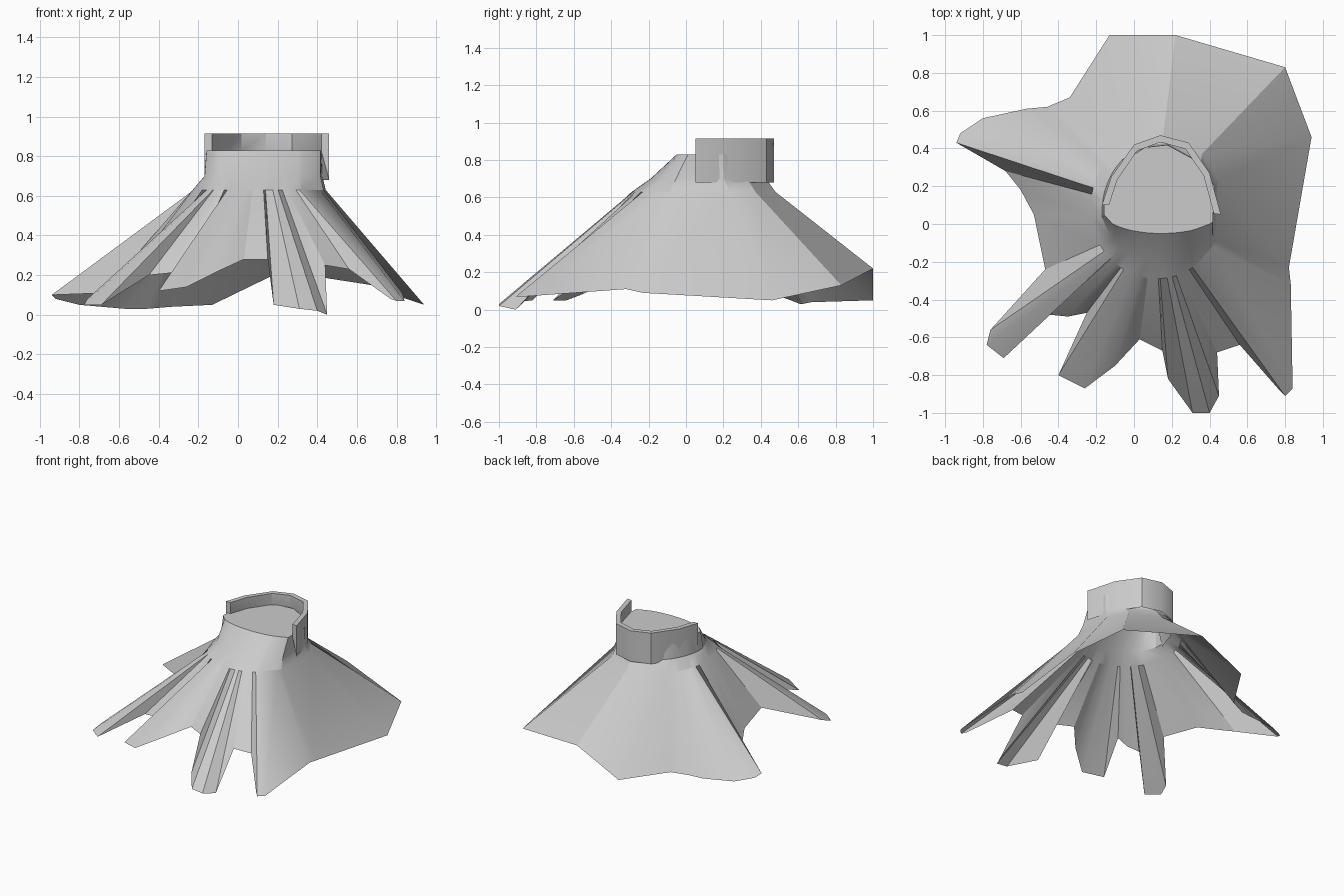
import bpy
import bmesh
from math import atan2, cos, sin, radians

default_cube = bpy.data.objects.get("Cube")
if default_cube:
    bpy.data.objects.remove(default_cube)

grey = bpy.data.materials.new("cloth_grey")
grey.use_nodes = True
colour = (0.6, 0.6, 0.6, 1)
grey.diffuse_color = colour
grey.node_tree.nodes["Principled BSDF"].inputs["Base Color"].default_value = colour


def finish(bm, name, angle):
    """Turn a bmesh into a named, smooth shaded object."""
    mesh = bpy.data.meshes.new(name)
    bm.to_mesh(mesh)
    bm.free()
    mesh.materials.append(grey)
    obj = bpy.data.objects.new(name, mesh)
    bpy.context.collection.objects.link(obj)
    bpy.ops.object.select_all(action="DESELECT")
    bpy.context.view_layer.objects.active = obj
    obj.select_set(True)
    bpy.ops.object.shade_smooth_by_angle(angle=radians(angle))


def bridge(bm, lower, upper, closed):
    """Join two rows of vertices with quads."""
    count = len(lower)
    for i in range(count if closed else count - 1):
        j = (i + 1) % count
        bm.faces.new((lower[i], lower[j], upper[j], upper[i]))


def oval_point(angle, cx, cy, width, front, back, z):
    """Point on an oval that is deeper at the back than at the front."""
    depth = back if sin(angle) > 0 else front
    return (cx + width * cos(angle), cy + depth * sin(angle), z)


# Hem of the cloak, counterclockwise, one piece after another
wide_back = [(.82, -.23, .09), (.94, .46, .05), (.8, .83, .13),
             (.22, 1, .22), (-.13, 1, .05), (-.34, .67, .04)]
side_point = [(-.46, .62, .03), (-.57, .61, .03), (-.8, .56, .05),
              (-.92, .48, .08), (-.94, .43, .1), (-.68, .28, .11),
              (-.6, .18, .14), (-.53, .05, .19), (-.47, -.24, .22)]
outer_strip = [(-.76, -.56, .08), (-.78, -.64, .05), (-.69, -.71, .05),
               (-.45, -.48, .2), (-.35, -.49, .21), (-.25, -.47, .23)]
broad_strip = [(-.4, -.8, .12), (-.26, -.87, .14), (-.1, -.75, .22),
               (.03, -.61, .28), (.15, -.67, .28)]
ridged_strip = [(.18, -.82, .05), (.31, -1, .03), (.4, -1, .02),
                (.45, -.91, 0), (.44, -.68, .25), (.56, -.64, .23)]
corner_strip = [(.77, -.88, .08), (.8, -.91, .07), (.84, -.87, .07),
                (.83, -.32, .11)]
hem = (wide_back + side_point + outer_strip + broad_strip
       + ridged_strip + corner_strip)

# Cloak: the hem rises to three oval rings, closed at the neck
angles = [atan2(y - .12, x - .13) for x, y, z in hem]
ovals = [(.12, .08, .35, .37, .4, .63), (.14, .06, .31, .25, .37, .7),
         (.145, .06, .305, .11, .36, .83)]
bm = bmesh.new()
rows = [[bm.verts.new(p) for p in hem]]
for oval in ovals:
    rows.append([bm.verts.new(oval_point(a, *oval)) for a in angles])
for lower, upper in zip(rows, rows[1:]):
    bridge(bm, lower, upper, True)
bm.faces.new(rows[-1])
finish(bm, "cloak", 26)

# Collar: an open thick band standing around the back of the neck
band = [(.46, .05), (.4, .27), (.29, .43), (.14, .47),
        (0, .42), (-.12, .25), (-.17, .1)]
inner = [(.145 + (x - .145) * .88, .1 + (y - .1) * .9) for x, y in band]
bm = bmesh.new()
levels = [(band, .68), (band, .915), (inner, .915), (inner, .82)]
rows = [[bm.verts.new((x, y, z)) for x, y in path] for path, z in levels]
for i, row in enumerate(rows):
    bridge(bm, row, rows[(i + 1) % len(rows)], False)
bm.faces.new([row[0] for row in rows])
bm.faces.new([row[-1] for row in rows])
bmesh.ops.recalc_face_normals(bm, faces=bm.faces)
finish(bm, "collar", 35)
